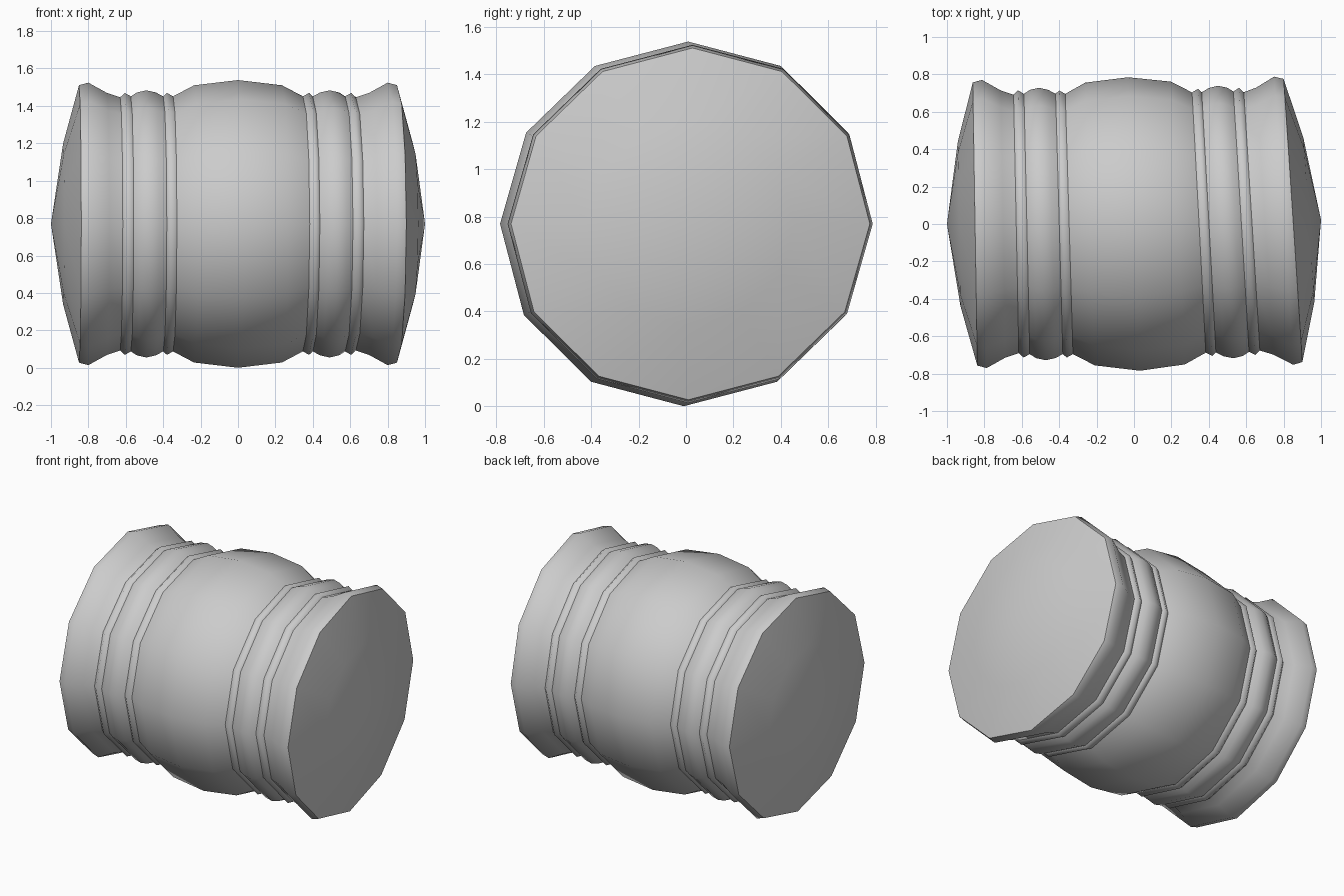
import bpy, bmesh, math

if "Cube" in bpy.data.objects:
    bpy.data.objects.remove(bpy.data.objects["Cube"])

SIDES = 12
CZ = 0.772

# half profile from the cap centre to the belly: (axis distance, radius, hard edge)
half = [(0.935, 0.43, 0), (0.85, 0.742, 1), (0.80, 0.755, 0), (0.70, 0.70, 0),
        (0.63, 0.677, 1), (0.605, 0.70, 0), (0.573, 0.682, 1), (0.54, 0.703, 0),
        (0.49, 0.714, 0), (0.44, 0.703, 0), (0.40, 0.682, 1), (0.38, 0.70, 0),
        (0.347, 0.682, 1), (0.235, 0.741, 0)]
profile = ([(-x, r, s) for x, r, s in half] + [(0, 0.769, 0)]
           + [(x, r, s) for x, r, s in reversed(half)])


def place(x, y, z):
    """Slight lean of the barrel's rings, stronger toward the right end."""
    lean = -0.042 - 0.034 * max(-0.75, min(0.75, x))
    return (x + lean * y, y * 1.02 + 0.022 * max(x, 0) + 0.012 * z, z + CZ)


bm = bmesh.new()

# rings around the x axis
rings = []
for x, r, s in profile:
    ring = []
    for i in range(SIDES):
        a = math.tau * i / SIDES
        ring.append(bm.verts.new(place(x, r * math.cos(a), r * math.sin(a))))
    rings.append(ring)

# skin between rings
for a, b in zip(rings, rings[1:]):
    for i in range(SIDES):
        j = (i + 1) % SIDES
        bm.faces.new((a[i], a[j], b[j], b[i]))

# shallow domed ends
for ring, x in ((rings[0], -1.0), (rings[-1], 1.0)):
    tip = bm.verts.new(place(x, 0, 0))
    for i in range(SIDES):
        bm.faces.new((ring[i], ring[(i + 1) % SIDES], tip))

bmesh.ops.recalc_face_normals(bm, faces=bm.faces)
for f in bm.faces:
    f.smooth = True

# crisp rims and band grooves
for ring, (x, r, s) in zip(rings, profile):
    if s:
        for i in range(SIDES):
            bm.edges.get((ring[i], ring[(i + 1) % SIDES])).smooth = False

# stand on the ground
low = min(v.co.z for v in bm.verts)
for v in bm.verts:
    v.co.z -= low

mesh = bpy.data.meshes.new("barrel")
bm.to_mesh(mesh)
bm.free()
barrel = bpy.data.objects.new("barrel", mesh)
bpy.context.collection.objects.link(barrel)
